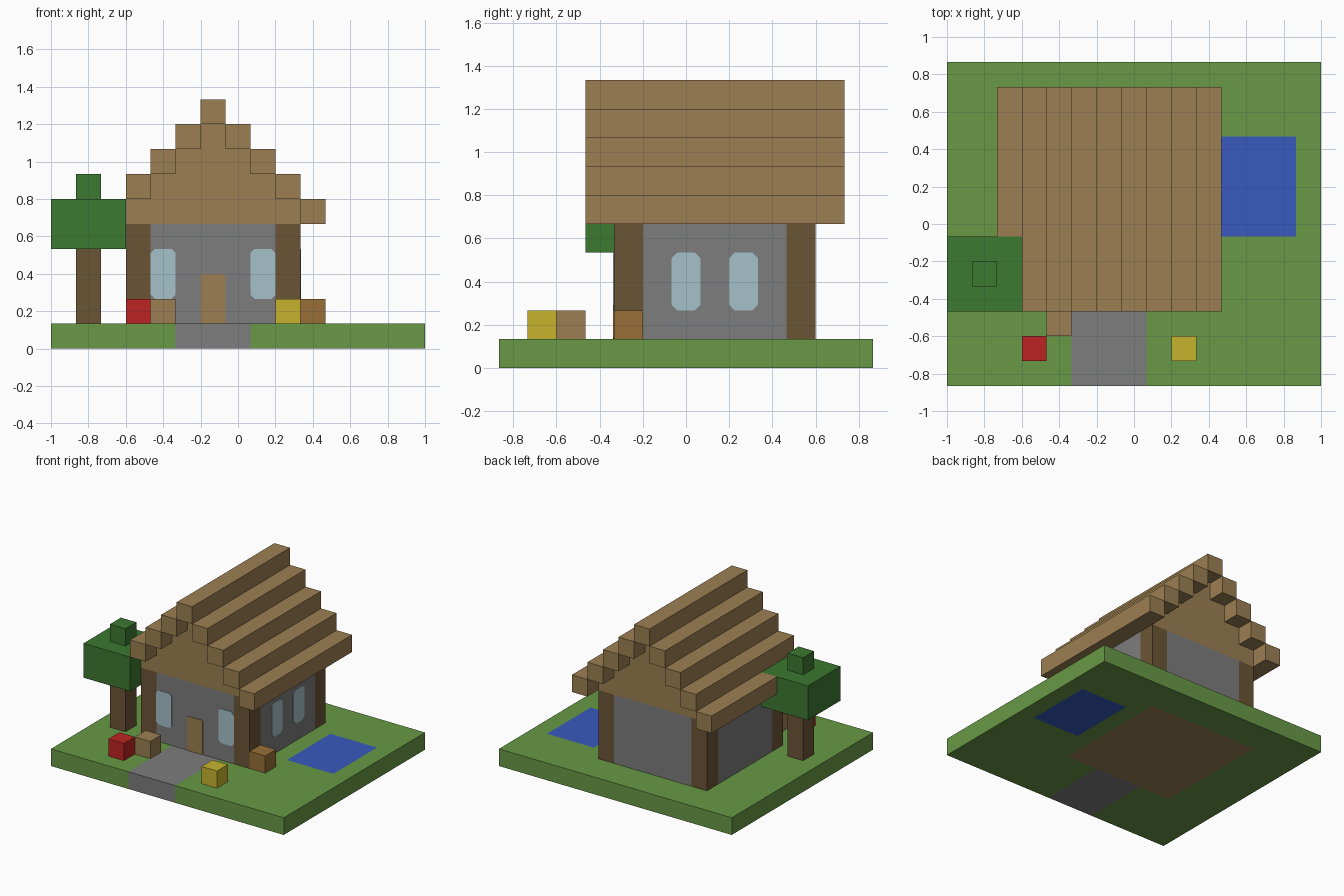
import bpy, bmesh
from mathutils import Vector

if "Cube" in bpy.data.objects:
    bpy.data.objects.remove(bpy.data.objects["Cube"], do_unlink=True)

U = 2 / 15            # edge of one building block
NX, NY = 15, 13       # blocks across the plot


def linear(v):
    v /= 255
    return v / 12.92 if v <= 0.04045 else ((v + 0.055) / 1.055) ** 2.4


def material(name, r, g, b):
    col = (linear(r), linear(g), linear(b), 1)
    m = bpy.data.materials.new(name)
    m.use_nodes = True
    m.diffuse_color = col
    m.node_tree.nodes["Principled BSDF"].inputs["Base Color"].default_value = col
    return m


grass = material("grass_green", 104, 153, 70)
leaf = material("leaf_green", 60, 120, 48)
stone = material("stone_grey", 125, 125, 125)
plank = material("plank_brown", 156, 127, 82)
log = material("log_brown", 107, 85, 53)
crate_mat = material("crate_brown", 152, 111, 55)
water = material("water_blue", 56, 90, 190)
glass = material("glass_blue", 166, 193, 202)
red = material("flower_red", 190, 35, 35)
yellow = material("flower_yellow", 199, 180, 47)


def place(i, j, k):
    """Block coordinates to model coordinates."""
    return Vector(((i - NX / 2) * U, (j - NY / 2) * U, k * U))


def finish(bm, name, *mats):
    bmesh.ops.recalc_face_normals(bm, faces=bm.faces)
    me = bpy.data.meshes.new(name)
    bm.to_mesh(me)
    bm.free()
    for m in mats:
        me.materials.append(m)
    ob = bpy.data.objects.new(name, me)
    bpy.context.collection.objects.link(ob)
    return ob


def block(name, mat, i, j, k):
    """Box spanning the given (start, end) block ranges."""
    lo, hi = (place(*c) for c in zip(i, j, k))
    bm = bmesh.new()
    bmesh.ops.create_cube(bm, size=1)
    for v in bm.verts:
        v.co = (lo + hi) / 2 + v.co * (hi - lo)
    return finish(bm, name, mat)


def plate(name, mat, origin, across, out, height, cut):
    """Thin panel with clipped corners, one block wide, lying on a wall."""
    w, h = U, height * U
    outline = [(cut, 0), (w - cut, 0), (w, cut), (w, h - cut),
               (w - cut, h), (cut, h), (0, h - cut), (0, cut)]
    across, out, up = Vector(across), Vector(out), Vector((0, 0, 1))
    base = place(*origin)
    bm = bmesh.new()
    face = bm.faces.new([bm.verts.new(base + across * a + up * b) for a, b in outline])
    ext = bmesh.ops.extrude_face_region(bm, geom=[face])["geom"]
    moved = [e for e in ext if isinstance(e, bmesh.types.BMVert)]
    bmesh.ops.translate(bm, verts=moved, vec=out * 0.004)
    return finish(bm, name, mat)


# Ground slab: coloured by block region, right through its thickness
bm = bmesh.new()
bmesh.ops.create_grid(bm, x_segments=NX, y_segments=NY, size=0.5)
for v in bm.verts:
    v.co.x *= NX * U
    v.co.y *= NY * U
ext = bmesh.ops.extrude_face_region(bm, geom=bm.faces[:])["geom"]
bmesh.ops.translate(bm, verts=[e for e in ext if isinstance(e, bmesh.types.BMVert)],
                    vec=(0, 0, U))
regions = [((5, 8), (0, 4)), ((11, 14), (6, 10)), ((3, 10), (4, 11))]  # path, pond, floor
for f in bm.faces:
    c = f.calc_center_median()
    gx, gy = c.x / U + NX / 2, c.y / U + NY / 2
    for n, ((x0, x1), (y0, y1)) in enumerate(regions, 1):
        if x0 < gx < x1 and y0 - 0.1 < gy < y1:
            f.material_index = n
finish(bm, "ground", grass, stone, water, plank)

# Corner posts and the walls between them
for sx, i in (("right", 3), ("left", 9)):
    for sy, j in (("front", 4), ("back", 10)):
        block(f"{sy}_{sx}_post", log, (i, i + 1), (j, j + 1), (1, 5))
    block(f"{sx}_wall", stone, (i, i + 1), (5, 10), (1, 5))
for sy, j in (("front", 4), ("back", 10)):
    block(f"{sy}_wall", stone, (4, 9), (j, j + 1), (1, 5))

# Windows and door
for n, i in enumerate((4, 8), 1):
    plate(f"front_window_{n}", glass, (i, 4, 2), (1, 0, 0), (0, -1, 0), 2, 0.022)
for n, j in enumerate((6, 8), 1):
    plate(f"side_window_{n}", glass, (10, j, 2), (0, 1, 0), (1, 0, 0), 2, 0.025)
plate("door", plank, (6, 4, 1), (1, 0, 0), (0, -1, 0), 2, 0.008)

# Stepped roof beams with the gable filling below them
for step in range(4):
    k = (5 + step, 6 + step)
    start = 6 if step == 0 else 3      # lowest right beam stops at the tree
    block(f"right_roof_beam_{step + 1}", plank, (2 + step, 3 + step), (start, 12), k)
    block(f"left_roof_beam_{step + 1}", plank, (10 - step, 11 - step), (3, 12), k)
    block(f"gable_layer_{step + 1}", plank, (3 + step, 10 - step), (4, 11), k)
block("roof_ridge", plank, (6, 7), (3, 12), (9, 10))

# Tree
block("tree_trunk", log, (1, 2), (4, 5), (1, 4))
block("tree_crown", leaf, (0, 3), (3, 6), (4, 6))
block("tree_top", leaf, (1, 2), (4, 5), (6, 7))

# Garden blocks
block("red_flower_block", red, (3, 4), (1, 2), (1, 2))
block("yellow_flower_block", yellow, (9, 10), (1, 2), (1, 2))
block("plank_block", plank, (4, 5), (2, 3), (1, 2))
block("crate", crate_mat, (10, 11), (4, 5), (1, 2))
